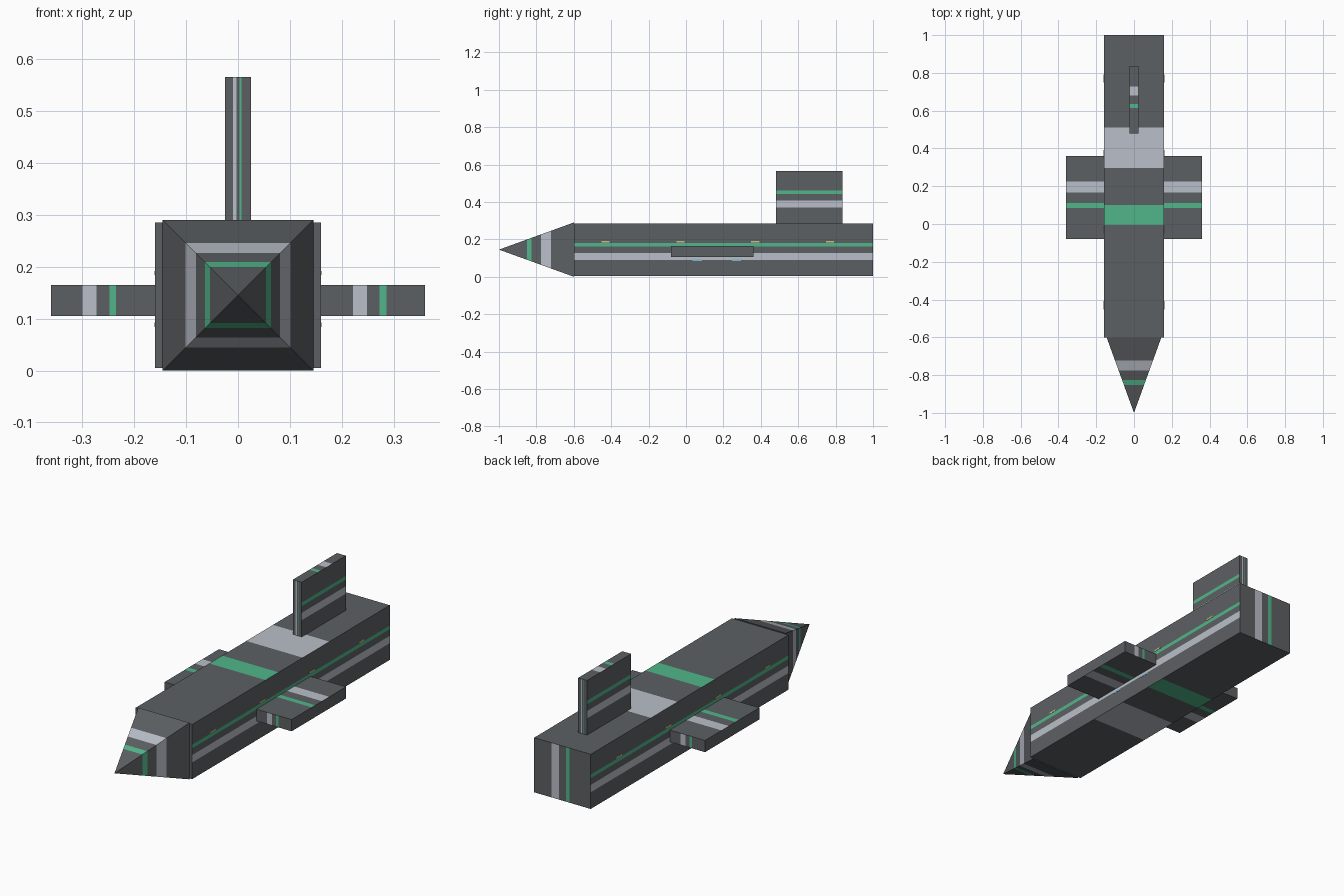
import bpy, bmesh
from mathutils import Vector

if "Cube" in bpy.data.objects:
    bpy.data.objects.remove(bpy.data.objects["Cube"])


def material(name, rgb):
    m = bpy.data.materials.new(name)
    m.diffuse_color = (*rgb, 1)
    m.use_nodes = True
    m.node_tree.nodes["Principled BSDF"].inputs["Base Color"].default_value = m.diffuse_color
    return m


GREY = material("dark_grey", (0.108, 0.117, 0.125))
LIGHT = material("light_grey", (0.49, 0.52, 0.58))
GREEN = material("green", (0.082, 0.47, 0.255))
YELLOW = material("pale_yellow", (0.62, 0.52, 0.22))
BLUE = material("pale_blue", (0.20, 0.48, 0.65))

# Every panel carries the same two stripes, as fractions across the panel
LIGHT_BAND = (0.305, 0.44)
GREEN_BAND = (0.5625, 0.628)
CUTS = LIGHT_BAND + GREEN_BAND


def finish(bm, name, mats):
    me = bpy.data.meshes.new(name)
    bm.to_mesh(me)
    bm.free()
    for m in mats:
        me.materials.append(m)
    ob = bpy.data.objects.new(name, me)
    bpy.context.collection.objects.link(ob)
    return ob


def stripe(bm, faces, origin, span):
    """Cut faces at the stripe edges along span and colour them."""
    faces = list(faces)
    d = span.normalized()
    n = faces[0].normal.copy()
    for t in CUTS:
        group = [f for f in bm.faces if f.normal.dot(n) > 0.999]
        geom = set(group)
        for f in group:
            geom.update(f.edges)
            geom.update(f.verts)
        bmesh.ops.bisect_plane(bm, geom=list(geom), plane_co=origin + span * t, plane_no=d)
    bm.normal_update()
    for f in bm.faces:
        if f.normal.dot(n) > 0.999:
            t = (f.calc_center_bounds() - origin).dot(d) / span.length
            if LIGHT_BAND[0] < t < LIGHT_BAND[1]:
                f.material_index = 1
            elif GREEN_BAND[0] < t < GREEN_BAND[1]:
                f.material_index = 2


def box(name, lo, hi, skip=(), mats=(GREY, LIGHT, GREEN)):
    lo, hi = Vector(lo), Vector(hi)
    size = hi - lo
    bm = bmesh.new()
    bmesh.ops.create_cube(bm, size=1)
    for v in bm.verts:
        v.co = Vector([(lo[i] + hi[i]) / 2 + v.co[i] * size[i] for i in range(3)])
    bm.normal_update()
    # panel direction -> where its stripe pattern starts and which way it runs
    X, Y, Z = (Vector([size[i] if i == k else 0 for i in range(3)]) for k in range(3))
    rules = {"right": ((1, 0, 0), lo, Z), "left": ((-1, 0, 0), lo, Z),
             "top": ((0, 0, 1), hi, -Y), "bottom": ((0, 0, -1), lo, Y),
             "front": ((0, -1, 0), lo, X), "back": ((0, 1, 0), hi, -X)}
    for side, (n, origin, span) in rules.items():
        if side not in skip:
            stripe(bm, [f for f in bm.faces if f.normal.dot(Vector(n)) > 0.999], origin, span)
    return finish(bm, name, mats)


ALL = ("right", "left", "top", "bottom", "front", "back")

# Fuselage, tail fin and wings
box("fuselage", (-0.16, -0.6, 0.005), (0.16, 1.0, 0.285), skip=("front",))
box("tail_fin", (-0.025, 0.48, 0.285), (0.025, 0.837, 0.565))
box("left_wing", (-0.36, -0.08, 0.105), (-0.16, 0.36, 0.165), skip=("left", "right"))
box("right_wing", (0.16, -0.08, 0.105), (0.36, 0.36, 0.165), skip=("left", "right"))

# Four-sided pointed nose, striped in rings
bm = bmesh.new()
r, mid = 0.145, 0.145
tip = bm.verts.new((0, -1, mid))
ring = [bm.verts.new((sx * r, -0.6, mid + sz * r)) for sx, sz in ((-1, -1), (1, -1), (1, 1), (-1, 1))]
bm.faces.new(ring)
for i in range(4):
    bm.faces.new((ring[i], ring[(i + 1) % 4], tip))
bmesh.ops.recalc_face_normals(bm, faces=bm.faces[:])
for n in [f.normal.copy() for f in bm.faces if f.normal.y < 0.5]:
    stripe(bm, [f for f in bm.faces if f.normal.dot(n) > 0.999], Vector((0, -0.6, 0)), Vector((0, -0.4, 0)))
finish(bm, "nose", (GREY, LIGHT, GREEN))

# Small marker lights along both flanks
for side, x in (("left", -0.16), ("right", 0.16)):
    for y in (-0.43, -0.03, 0.37, 0.77):
        box(side + "_yellow_marker", (x - 0.001, y - 0.022, 0.184), (x + 0.001, y + 0.022, 0.192), ALL, (YELLOW,))
    for y in (0.06, 0.27):
        box(side + "_blue_marker", (x - 0.001, y - 0.025, 0.084), (x + 0.001, y + 0.025, 0.092), ALL, (BLUE,))
